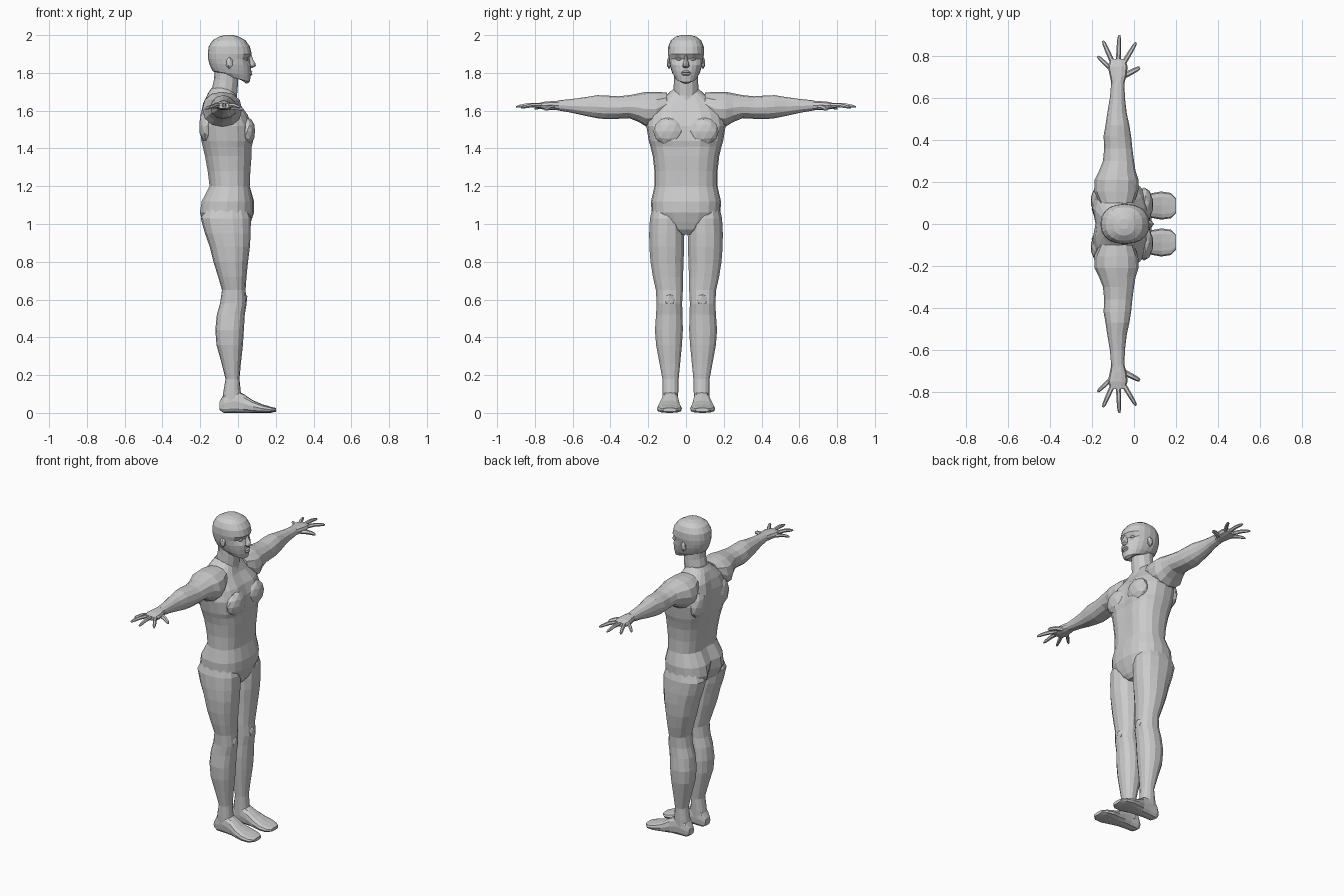
import bpy, bmesh, math
from mathutils import Vector, Matrix


def oval(axis, pos, u0, u1, v0, v1, n=12, p=2.3, pos0=None):
    """Rounded cross-section across an axis; pos0 tilts its low-u side."""
    pos0 = pos if pos0 is None else pos0
    pts = []
    for i in range(n):
        a = 2 * math.pi * i / n
        c, s = math.cos(a), math.sin(a)
        c = math.copysign(abs(c) ** (2 / p), c) if abs(c) > 1e-6 else 0
        s = math.copysign(abs(s) ** (2 / p), s) if abs(s) > 1e-6 else 0
        u = (u0 + u1) / 2 + c * (u1 - u0) / 2
        v = (v0 + v1) / 2 + s * (v1 - v0) / 2
        w = pos0 + (pos - pos0) * (c + 1) / 2
        pts.append(Vector({'x': (w, u, v), 'y': (u, w, v), 'z': (u, v, w)}[axis]))
    return pts


def finish(name, bm, mirror):
    bmesh.ops.recalc_face_normals(bm, faces=bm.faces)
    me = bpy.data.meshes.new(name)
    bm.to_mesh(me)
    bm.free()
    ob = bpy.data.objects.new(name, me)
    bpy.context.collection.objects.link(ob)
    if mirror:
        m = ob.modifiers.new("other_side", 'MIRROR')
        m.use_axis = (False, True, False)
        m.use_mirror_merge = False
    return ob


def loft(name, rings, mirror=False):
    bm = bmesh.new()
    vs = [[bm.verts.new(p) for p in r] for r in rings]
    n = len(rings[0])
    for a, b in zip(vs, vs[1:]):
        for i in range(n):
            j = (i + 1) % n
            bm.faces.new((a[i], a[j], b[j], b[i]))
    bm.faces.new(vs[0])
    bm.faces.new(vs[-1])
    return finish(name, bm, mirror)


def blob(name, loc, scale, mirror=True, detail=2):
    bm = bmesh.new()
    mat = Matrix.Translation(loc) @ Matrix.Diagonal((*scale, 1))
    bmesh.ops.create_icosphere(bm, subdivisions=detail, radius=1, matrix=mat)
    return finish(name, bm, mirror)


def finger(name, a, b, r):
    a, b = Vector(a), Vector(b)
    side = (b - a).cross(Vector((0, 0, 1))).normalized()
    rings = []
    for t, k in ((0, 1.1), (0.45, 1.0), (0.55, 1.0), (0.88, 0.8), (1, 0.4)):
        c = a.lerp(b, t) + Vector((0, 0, 0.006 * math.sin(math.pi * t)))
        rings.append([c + r * k * (side * math.cos(i * math.pi / 3)
                      + Vector((0, 0, 1)) * math.sin(i * math.pi / 3)) for i in range(6)])
    return loft(name, rings, True)


# Torso: height, back, front, half width, back groove, front groove
rings = []
for z, xb, xf, h, gb, gf in (
        (0.945, -0.09, 0.03, 0.04, 0, 0), (0.97, -0.14, 0.052, 0.09, 0.03, 0),
        (1.01, -0.19, 0.068, 0.15, 0.045, 0), (1.06, -0.208, 0.085, 0.183, 0.04, 0),
        (1.12, -0.198, 0.085, 0.185, 0.02, 0), (1.20, -0.155, 0.066, 0.167, 0.012, 0.004),
        (1.28, -0.165, 0.07, 0.167, 0.015, 0.006), (1.36, -0.18, 0.077, 0.176, 0.018, 0.008),
        (1.41, -0.192, 0.078, 0.188, 0.02, 0.008), (1.44, -0.2, 0.086, 0.197, 0.02, 0.012),
        (1.52, -0.205, 0.08, 0.21, 0.022, 0.014), (1.58, -0.203, 0.055, 0.2, 0.02, 0.01),
        (1.64, -0.188, 0.01, 0.165, 0.012, 0.008), (1.69, -0.16, -0.015, 0.095, 0, 0),
        (1.72, -0.14, -0.035, 0.062, 0, 0)):
    r = oval('z', z, xb, xf, -h, h, 20, 2.5)
    r[0].x -= gf
    r[10].x += gb
    rings.append(r)
loft("torso", rings)
blob("chest_muscle", (0.048, 0.092, 1.49), (0.044, 0.082, 0.075))
blob("shoulder_blade", (-0.165, 0.11, 1.52), (0.042, 0.07, 0.09))

# Neck
loft("neck", [oval('z', zf, xb, xf, -h, h, 12, 2.1, zb) for zf, zb, xb, xf, h in (
    (1.62, 1.66, -0.155, 0.0, 0.078), (1.68, 1.72, -0.137, -0.005, 0.067),
    (1.74, 1.77, -0.126, 0.0, 0.064), (1.78, 1.83, -0.125, 0.0, 0.064))])

# Head, with the eye level pushed in
rings = [oval('z', zf, xb, xf, -h, h, 20, 2.3, zb) for zf, zb, xb, xf, h in (
    (1.742, 1.80, -0.03, 0.045, 0.03), (1.752, 1.795, -0.10, 0.062, 0.056),
    (1.785, 1.81, -0.135, 0.068, 0.072), (1.81, 1.83, -0.145, 0.069, 0.08),
    (1.84, 1.85, -0.152, 0.068, 0.087), (1.874, 1.874, -0.158, 0.064, 0.091),
    (1.90, 1.90, -0.16, 0.073, 0.095), (1.94, 1.94, -0.155, 0.063, 0.094),
    (1.972, 1.972, -0.135, 0.04, 0.08), (1.992, 1.992, -0.10, 0.005, 0.055),
    (2.0, 2.0, -0.07, -0.025, 0.025))]
for i in (1, 2, 18, 19):
    rings[5][i].x -= 0.014
loft("head", rings)
loft("nose", [oval('z', z, 0.04, xf, -h, h, 8, 1.8) for z, xf, h in (
    (1.826, 0.076, 0.014), (1.836, 0.095, 0.019), (1.85, 0.092, 0.015),
    (1.872, 0.079, 0.009), (1.892, 0.073, 0.008))])
loft("lips", [oval('z', z, 0.04, xf, -h, h, 8, 2) for z, xf, h in (
    (1.785, 0.069, 0.018), (1.792, 0.077, 0.027), (1.799, 0.071, 0.032),
    (1.806, 0.078, 0.026), (1.814, 0.07, 0.012))])
blob("eye", (0.042, 0.036, 1.873), (0.013, 0.015, 0.009))
blob("ear", (-0.045, 0.09, 1.853), (0.02, 0.013, 0.034), detail=1)

# Arm: distance out, back, front, bottom, top
loft("arm", [oval('y', *s, 12, 2.2) for s in (
    (0.10, -0.165, 0.0, 1.58, 1.695), (0.155, -0.19, 0.02, 1.52, 1.70),
    (0.21, -0.188, 0.022, 1.515, 1.70), (0.25, -0.168, 0.008, 1.54, 1.692),
    (0.30, -0.148, 0.0, 1.56, 1.682), (0.36, -0.142, -0.008, 1.557, 1.676),
    (0.42, -0.145, -0.014, 1.555, 1.68), (0.47, -0.136, -0.022, 1.56, 1.682),
    (0.53, -0.127, -0.035, 1.572, 1.672), (0.60, -0.115, -0.043, 1.588, 1.662),
    (0.68, -0.108, -0.046, 1.602, 1.654))], True)

# Hand
loft("palm", [oval('y', *s, 10, 2.5) for s in (
    (0.67, -0.108, -0.046, 1.602, 1.654), (0.705, -0.115, -0.036, 1.602, 1.652),
    (0.75, -0.125, -0.03, 1.605, 1.648), (0.785, -0.113, -0.042, 1.612, 1.64))], True)
finger("thumb", (-0.05, 0.705, 1.617), (0.028, 0.745, 1.605), 0.013)
finger("index_finger", (-0.05, 0.765, 1.627), (0.01, 0.865, 1.617), 0.011)
finger("middle_finger", (-0.075, 0.77, 1.629), (-0.07, 0.90, 1.62), 0.011)
finger("ring_finger", (-0.1, 0.765, 1.626), (-0.148, 0.873, 1.616), 0.011)
finger("little_finger", (-0.112, 0.74, 1.621), (-0.174, 0.80, 1.609), 0.01)

# Leg: height, back, front, inner side, outer side
loft("leg", [oval('z', *s, 14, 2.3) for s in (
    (1.10, -0.165, 0.045, 0.03, 0.175), (1.03, -0.197, 0.068, 0.01, 0.193),
    (0.95, -0.175, 0.067, 0.007, 0.197), (0.88, -0.15, 0.063, 0.008, 0.196),
    (0.80, -0.13, 0.053, 0.011, 0.19), (0.72, -0.105, 0.045, 0.014, 0.177),
    (0.65, -0.085, 0.04, 0.015, 0.161), (0.58, -0.095, 0.046, 0.019, 0.157),
    (0.52, -0.112, 0.036, 0.017, 0.16), (0.44, -0.12, 0.031, 0.015, 0.166),
    (0.36, -0.114, 0.026, 0.02, 0.16), (0.26, -0.086, 0.015, 0.03, 0.141),
    (0.18, -0.066, 0.008, 0.038, 0.126), (0.11, -0.078, 0.015, 0.04, 0.126),
    (0.05, -0.085, 0.025, 0.042, 0.124))], True)
blob("kneecap", (0.028, 0.086, 0.60), (0.024, 0.036, 0.042), detail=1)

# Foot: distance forward, inner side, outer side, bottom, top
loft("foot", [oval('x', *s, 12, 2.8) for s in (
    (-0.097, 0.058, 0.108, 0.015, 0.06), (-0.075, 0.045, 0.121, 0, 0.10),
    (-0.02, 0.042, 0.126, 0, 0.125), (0.03, 0.037, 0.131, 0, 0.10),
    (0.08, 0.03, 0.146, 0, 0.066), (0.13, 0.021, 0.155, 0, 0.045),
    (0.175, 0.027, 0.148, 0, 0.032), (0.2, 0.05, 0.122, 0.006, 0.026))], True)
